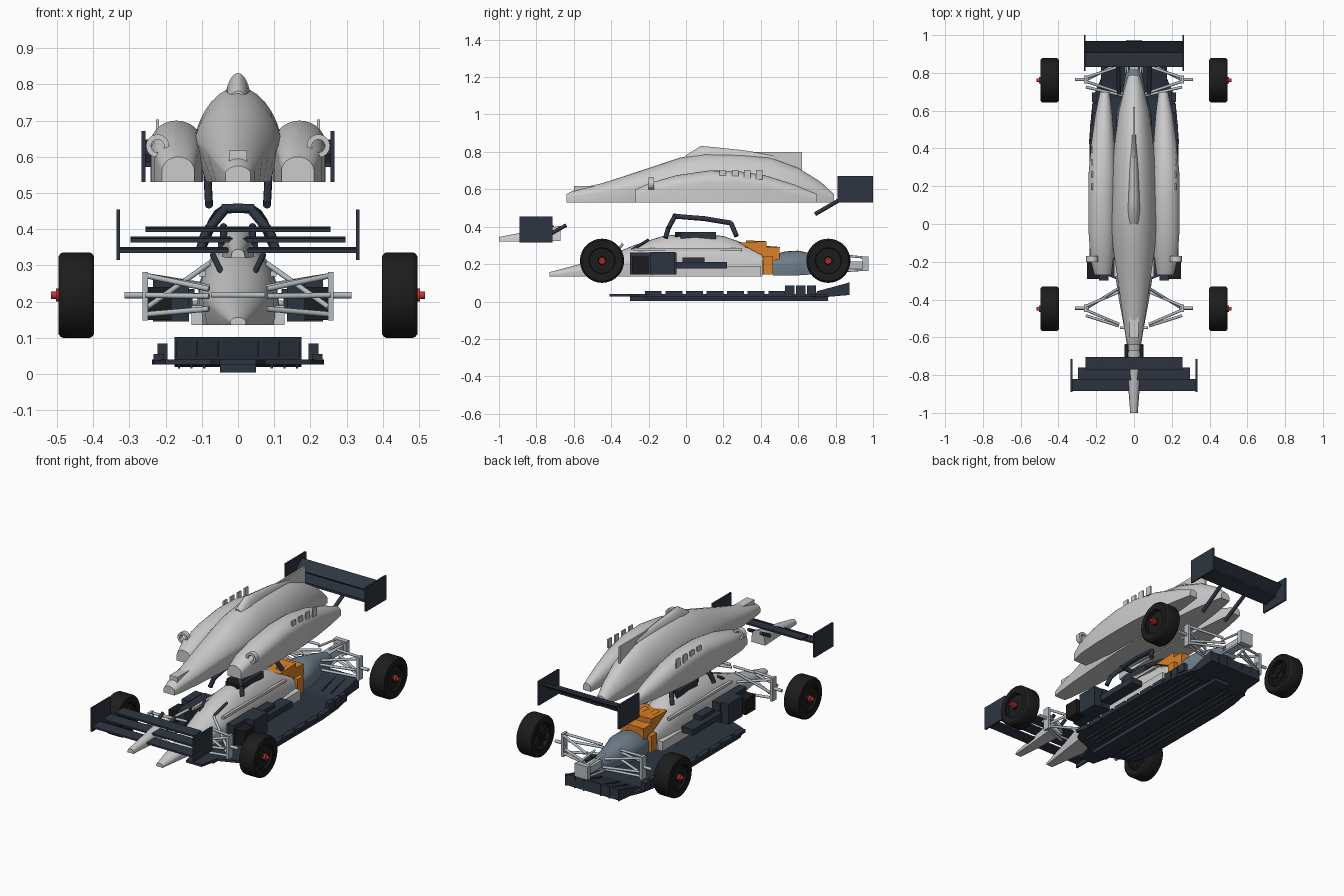
import bpy, bmesh
from math import sin, cos, pi, radians
from mathutils import Vector, Matrix


def mat(name, r, g, b):
    m = bpy.data.materials.new(name)
    m.diffuse_color = (r, g, b, 1)
    return m


SLATE = mat("slate", 0.027, 0.036, 0.052)
BLACK = mat("black", 0.012, 0.012, 0.013)
ORANGE = mat("orange", 0.70, 0.22, 0.022)
STEEL = mat("steel_blue", 0.16, 0.21, 0.26)
PALE = mat("pale_metal", 0.46, 0.51, 0.54)
RED = mat("red", 0.6, 0.03, 0.03)


def finish(name, bm, m=None, mirror=False):
    bmesh.ops.recalc_face_normals(bm, faces=bm.faces)
    me = bpy.data.meshes.new(name)
    bm.to_mesh(me)
    bm.free()
    ob = bpy.data.objects.new(name, me)
    bpy.context.collection.objects.link(ob)
    if m:
        me.materials.append(m)
    bpy.ops.object.select_all(action='DESELECT')
    ob.select_set(True)
    bpy.context.view_layer.objects.active = ob
    bpy.ops.object.shade_smooth_by_angle(angle=radians(32))
    if mirror:
        ob.modifiers.new("mirror", 'MIRROR').use_mirror_merge = False
    return ob


def skin(bm, rings, closed=False):
    vs = [[bm.verts.new(p) for p in r] for r in rings]
    n = len(vs[0])
    pairs = list(zip(vs, vs[1:])) + ([(vs[-1], vs[0])] if closed else [])
    for a, b in pairs:
        for i in range(n):
            j = (i + 1) % n
            bm.faces.new((a[i], a[j], b[j], b[i]))
    if not closed:
        bm.faces.new(vs[0])
        bm.faces.new(vs[-1])


def loft(name, secs, m=None, p=1.0, n=14, mirror=False):
    """Arch sections along y: (y, centre x, base half width, mid half width, z base, z mid, z top)."""
    rings = []
    for y, cx, wb, wm, z0, zm, zt in secs:
        r = [(cx - wb, y, z0)]
        for i in range(n + 1):
            t = pi - pi * i / n
            r.append((cx + wm * cos(t), y, zm + (zt - zm) * max(sin(t), 0) ** p))
        rings.append(r + [(cx + wb, y, z0)])
    bm = bmesh.new()
    skin(bm, rings)
    return finish(name, bm, m, mirror)


def box(name, x0, x1, y0, y1, z0, z1, m=None, mirror=False):
    return prism(name, [(y0, z0), (y1, z0), (y1, z1), (y0, z1)], x0, x1, m, mirror)


def prism(name, prof, x0, x1, m=None, mirror=False):
    """Side profile of (y, z) extruded across x."""
    bm = bmesh.new()
    skin(bm, [[(x, y, z) for y, z in prof] for x in (x0, x1)])
    return finish(name, bm, m, mirror)


def rods(name, segs, r, m=None, mirror=True):
    bm = bmesh.new()
    for a, b in segs:
        a, b = Vector(a), Vector(b)
        d = b - a
        M = Matrix.Translation((a + b) / 2) @ d.to_track_quat('Z', 'Y').to_matrix().to_4x4()
        bmesh.ops.create_cone(bm, cap_ends=True, segments=12, radius1=r, radius2=r, depth=d.length, matrix=M)
    return finish(name, bm, m, mirror)


def lathe(name, prof, cy, cz, m, n=40, closed=False):
    """Profile of (x, radius) spun about an x-axis through (cy, cz)."""
    bm = bmesh.new()
    skin(bm, [[(x, cy + r * cos(2 * pi * i / n), cz + r * sin(2 * pi * i / n)) for i in range(n)]
              for x, r in prof], closed)
    return finish(name, bm, m, True)


# Lifted bodywork: spine shell, airbox, fin, pods
loft("body_cover", [
    (-.64, 0, .035, .035, .53, .555, .575), (-.59, 0, .045, .045, .53, .565, .60),
    (-.45, 0, .06, .065, .53, .585, .632), (-.3, 0, .07, .085, .53, .61, .68),
    (-.15, 0, .08, .108, .53, .63, .73), (-.03, 0, .088, .12, .53, .64, .77),
    (.1, 0, .09, .12, .53, .645, .793), (.3, 0, .088, .115, .53, .64, .785),
    (.45, 0, .08, .1, .53, .63, .77), (.6, 0, .065, .08, .53, .605, .715),
    (.72, 0, .045, .05, .53, .575, .64), (.79, 0, .03, .03, .53, .55, .575)], p=1.35)
loft("airbox", [
    (.0, 0, .03, .03, .72, .75, .782), (.08, 0, .035, .035, .72, .765, .832),
    (.14, 0, .035, .033, .72, .765, .826), (.3, 0, .03, .026, .72, .76, .81),
    (.47, 0, .02, .012, .7, .74, .783)], p=1.3, n=10)
prism("cover_fin", [(.28, .76), (.28, .80), (.62, .80), (.62, .68)], -.005, .005)
loft("side_pod", [
    (-.27, .165, .045, .045, .53, .56, .60), (-.19, .17, .06, .06, .53, .60, .635),
    (-.05, .17, .07, .07, .53, .615, .675), (.12, .17, .072, .072, .53, .635, .70),
    (.27, .168, .072, .072, .53, .635, .698), (.42, .165, .062, .062, .53, .61, .675),
    (.58, .16, .045, .045, .53, .57, .625), (.7, .155, .025, .025, .53, .55, .575)], mirror=True)
box("nose_camera", -.025, .025, -.6, -.46, .58, .618)
for i in range(4):
    box("pod_louvre", .218, .226, .18 + .065 * i, .215 + .065 * i, .652, .703, mirror=True)
bm = bmesh.new()
skin(bm, [[(.222 + r * cos(2 * pi * i / 24), y, .63 + r * sin(2 * pi * i / 24)) for i in range(24)]
          for y, r in ((-.2, .018), (-.2, .032), (-.17, .032), (-.17, .018))], closed=True)
finish("pod_ring", bm, mirror=True)

# Rear wing
box("rear_wing_endplate", .256, .266, .81, 1.0, .53, .672, SLATE, True)
prism("rear_wing_main", [(.83, .572), (.92, .588), (.92, .598), (.83, .586)], -.258, .258, SLATE)
prism("rear_wing_flap", [(.905, .606), (.965, .648), (.97, .64), (.91, .597)], -.258, .258, SLATE)
rods("rear_wing_strut", [((.08, .69, .467), (.085, .85, .56))], .011, SLATE)

# Front wing and nose tip
loft("nose_tip", [(-1.0, 0, .02, .018, .32, .33, .345), (-.87, 0, .03, .028, .32, .34, .37),
                  (-.67, 0, .045, .042, .325, .36, .405)], n=8)
box("front_wing_endplate", .326, .336, -.89, -.715, .315, .455, SLATE, True)
for y, z, w in ((-.885, .335, .33), (-.825, .364, .297), (-.77, .392, .256)):
    prism("front_wing_plane", [(y, z), (y + .065, z + .006), (y + .065, z + .016), (y, z + .01)], -w, w, SLATE)
rods("nose_pylon", [((.04, -.72, .365), (.04, -.64, .408))], .01, SLATE)

# Survival cell
loft("chassis", [
    (-.73, 0, .02, .022, .135, .143, .157), (-.55, 0, .045, .052, .135, .165, .205),
    (-.4, 0, .065, .08, .135, .19, .25), (-.28, 0, .085, .098, .135, .205, .30),
    (-.12, 0, .105, .108, .135, .22, .352), (.05, 0, .12, .11, .135, .22, .366),
    (.2, 0, .12, .108, .135, .22, .35), (.3, 0, .115, .1, .135, .21, .315),
    (.41, 0, .1, .09, .135, .2, .265)], p=1.15)
box("chassis_rail", .09, .106, -.28, .3, .27, .285, mirror=True)
box("side_tray", .09, .128, -.18, .4, .135, .19, mirror=True)
box("cockpit_opening", -.04, .04, -.06, .15, .33, .372, BLACK)
box("headrest", .04, .055, -.03, .16, .335, .372, SLATE, True)

# Halo hoop
hp = [(.105, -.11, .34), (.09, -.095, .39), (.035, -.06, .456), (.055, .1, .443), (.07, .24, .42), (.1, .27, .35)]
rods("halo", list(zip(hp, hp[1:])) + [((.0, -.06, .458), (.045, -.06, .456))], .013, SLATE)
rods("mirror_stay", [((.04, -.3, .27), (.07, -.2, .33))], .008, SLATE)

# Coolers and ducts beside the cell
box("radiator", .135, .185, -.3, -.05, .145, .262, SLATE, True)
box("radiator_core", .185, .248, -.29, -.2, .15, .24, BLACK, True)
box("radiator_tank", .185, .235, -.19, -.06, .145, .265, SLATE, True)
box("cooling_duct", .125, .2, -.05, .22, .177, .212, SLATE, True)
box("duct_cap", .12, .17, -.02, .1, .212, .235, SLATE, True)

# Power unit and gearbox
prism("engine", [(.28, .315), (.43, .322), (.43, .292), (.5, .292), (.5, .22), (.47, .2), (.47, .145),
                 (.41, .145), (.41, .245)], -.075, .075, ORANGE)
rods("engine_plenum", [((.035, .32, .305), (.035, .43, .3)), ((.05, .43, .275), (.05, .5, .27))], .022, ORANGE)
box("engine_block", -.1, .1, .412, .465, .145, .24, ORANGE)
loft("gearbox", [(.465, 0, .08, .085, .14, .19, .25), (.53, 0, .085, .095, .14, .19, .268),
                 (.6, 0, .08, .09, .14, .19, .272), (.68, 0, .06, .065, .145, .185, .255),
                 (.82, 0, .04, .04, .15, .18, .22)], STEEL)
box("crash_structure", -.025, .025, .8, .95, .175, .215, PALE)
box("tail_block", -.042, .042, .945, .975, .162, .24, PALE)
rods("tail_stay", [((.03, .955, .235), (.035, .8, .25)), ((.03, .955, .17), (.045, .8, .16))], .006, PALE)

# Suspension corners and wheels
Z = .218
for tag, yc, fwd, aft, xi in (("front", -.445, -.53, -.36, .08), ("rear", .765, .69, .84, .06)):
    rods(tag + "_arms", [
        ((xi, fwd, .235), (.255, yc - .01, .272)), ((xi, aft, .24), (.255, yc + .01, .272)),
        ((xi, fwd, .18), (.255, yc - .01, .165)), ((xi, aft, .18), (.255, yc + .01, .165)),
        ((xi, fwd - .01, .215), (.255, yc - .04, .218)),
        ((xi, aft + .02, .305 if tag == "front" else .2), (.25, yc, .185))], .0075, PALE)
    box(tag + "_upright", .248, .264, yc - .02, yc + .02, .148, .282, PALE, True)
    rods(tag + "_axle", [((.24, yc, Z), (.313, yc, Z))], .009, PALE)
    w = yc - .004
    lathe(tag + "_tyre", [(.4, .078), (.398, .108), (.403, .115), (.41, .118), (.483, .118), (.49, .115),
                          (.495, .108), (.493, .078)], w, Z, BLACK, 48, True)
    lathe(tag + "_rim", [(.425, .02), (.425, .07), (.405, .072), (.405, .08), (.489, .08), (.489, .07),
                         (.478, .067), (.478, .022), (.49, .02)], w, Z, BLACK)
    rods(tag + "_spokes", [((.425, w + .018 * cos(a), Z + .018 * sin(a)), (.418, w + .072 * cos(a), Z + .072 * sin(a)))
                           for a in [2 * pi * i / 10 for i in range(10)]], .006, BLACK)
    lathe(tag + "_wheel_nut", [(.48, .018), (.502, .018), (.502, .01), (.516, .01)], w, Z, RED, 12)
rods("steering_rack", [((-.075, -.55, Z), (.075, -.55, Z))], .007, PALE, False)

# Floor, plank, edge wings and diffuser
half = [(.05, -.41), (.075, -.3), (.2, -.25), (.235, -.17), (.237, .45), (.225, .6), (.205, .7), (.175, .77)]
bm = bmesh.new()
skin(bm, [[(x, y, z) for x, y in half] + [(-x, y, z) for x, y in reversed(half)] for z in (.026, .04)])
finish("floor", bm, SLATE)
box("plank", -.05, .05, -.3, .76, .004, .028, SLATE)
for x in (.09, .125, .16):
    box("floor_strake", x, x + .006, -.22, .7, .016, .03, SLATE, True)
for i in range(7):
    box("floor_edge_wing", .205, .234, -.22 + .11 * i, -.13 + .11 * i, .038, .056, SLATE, True)
for i in range(3):
    box("floor_winglet", .195, .222, .53 + .058 * i, .58 + .058 * i, .038, .085, SLATE, True)
prism("diffuser", [(.66, .04), (.73, .055), (.87, .102), (.875, .04), (.84, .035), (.72, .02), (.66, .026)],
      -.175, .175, SLATE)
for x in (.052, .11, .169):
    prism("diffuser_fence", [(.7, .02), (.875, .035), (.875, .102), (.7, .055)], x, x + .006, SLATE, True)
